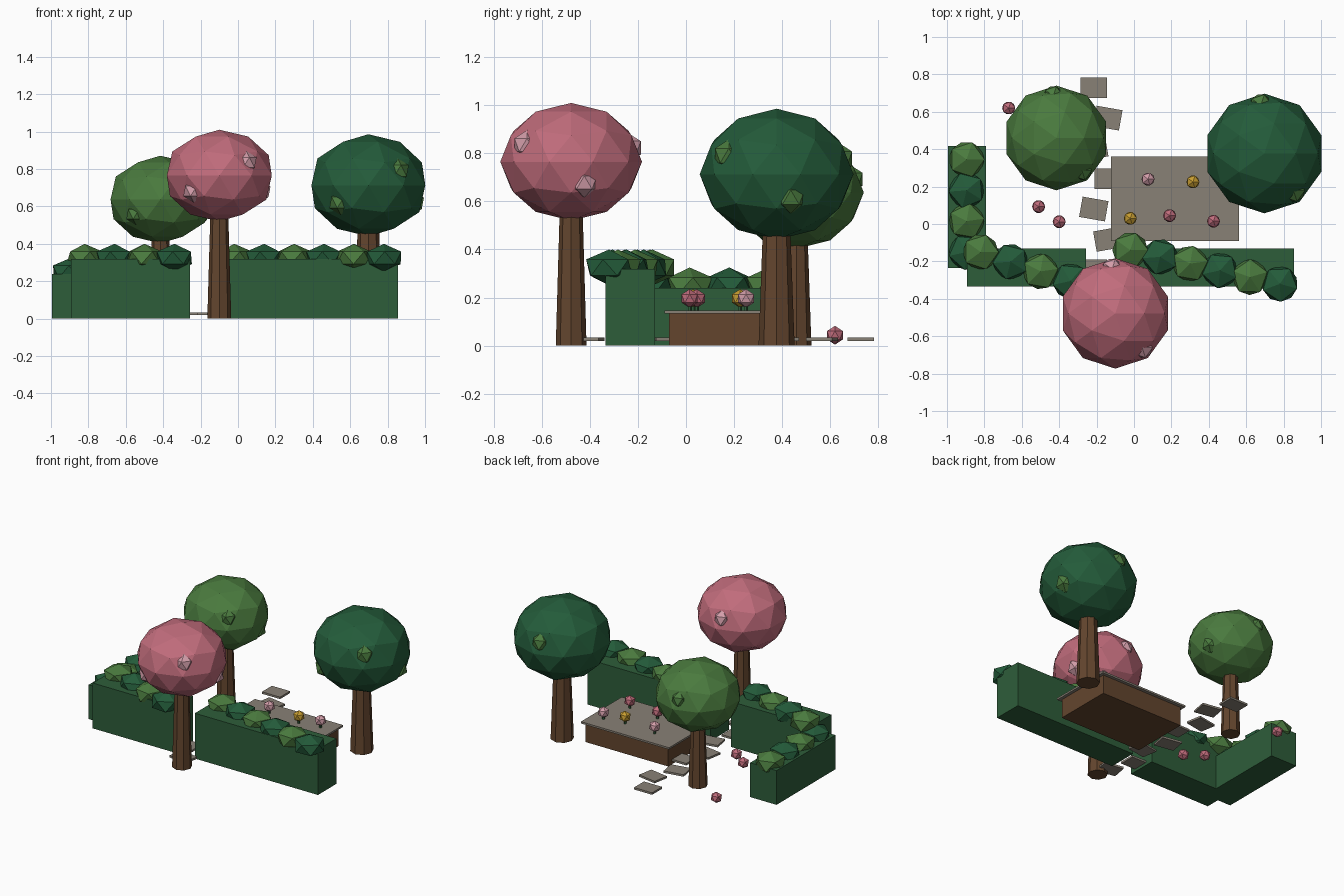
import bpy
from math import radians
from mathutils import Vector

cube = bpy.data.objects.get("Cube")
if cube:
    bpy.data.objects.remove(cube, do_unlink=True)


def material(name, rgb):
    m = bpy.data.materials.new(name)
    m.use_nodes = True
    colour = (*rgb, 1)
    m.diffuse_color = colour
    m.node_tree.nodes["Principled BSDF"].inputs["Base Color"].default_value = colour
    return m


HEDGE = material("hedge green", (0.027, 0.11, 0.042))
DARK = material("dark leaf green", (0.017, 0.105, 0.042))
MID = material("mid leaf green", (0.068, 0.195, 0.048))
PINK = material("blossom pink", (0.53, 0.15, 0.2))
PALE = material("pale pink", (0.65, 0.34, 0.4))
GOLD = material("golden yellow", (0.58, 0.34, 0.03))
BARK = material("bark brown", (0.125, 0.06, 0.027))
STONE = material("path stone", (0.25, 0.22, 0.18))


def finish(name, mat):
    ob = bpy.context.object
    ob.name = name
    ob.data.materials.append(mat)
    return ob


def box(name, mat, lo, hi, turn=0):
    lo, hi = Vector(lo), Vector(hi)
    bpy.ops.mesh.primitive_cube_add(size=1, location=(lo + hi) / 2, rotation=(0, 0, turn))
    bpy.context.object.scale = hi - lo
    return finish(name, mat)


def ball(name, mat, centre, radius, flat=1.0, detail=1, turn=0):
    bpy.ops.mesh.primitive_ico_sphere_add(subdivisions=detail, radius=radius,
                                          location=centre, rotation=(0, 0, turn))
    bpy.context.object.scale.z = flat
    return finish(name, mat)


def column(name, mat, x, y, z0, z1, r0, r1, sides):
    bpy.ops.mesh.primitive_cone_add(vertices=sides, radius1=r0, radius2=r1, depth=z1 - z0,
                                    location=(x, y, (z0 + z1) / 2))
    return finish(name, mat)


# Trees: tapered trunk, faceted crown, four leaf tufts poking out
TUFTS = [(0.58, -0.74, 0.34), (-0.55, -0.73, -0.4), (0.88, 0.22, -0.42), (-0.07, 0.95, 0.28)]


def tree(name, x, y, z, radius, height, trunk, leaf, accent):
    column(name + "_trunk", BARK, x, y, 0, z - 0.1, trunk, trunk * 0.7, 8)
    ball(name + "_crown", leaf, (x, y, z), radius, height / radius, 2)
    for d in TUFTS:
        v = Vector(d).normalized() * 0.84
        spot = (x + v.x * radius, y + v.y * radius, z + v.z * height)
        ball(name + "_tuft", accent, spot, radius * 0.21)


tree("blossom_tree", -0.1, -0.478, 0.765, 0.295, 0.245, 0.064, PINK, PALE)
tree("dark_tree", 0.697, 0.377, 0.713, 0.32, 0.273, 0.075, DARK, MID)
tree("light_tree", -0.415, 0.46, 0.637, 0.28, 0.234, 0.062, MID, MID)

# Hedges with a row of alternating leaf clumps on top


def hedge(name, lo, hi, first, last, count):
    box(name, HEDGE, lo, hi)
    a, b = Vector(first), Vector(last)
    for i in range(count):
        ball(name + "_clump", (MID, DARK)[i % 2], a.lerp(b, i / (count - 1)),
             0.107, 0.7, 1, i * 0.7)


hedge("front_right_hedge", (-0.893, -0.335, 0), (-0.257, -0.13, 0.318),
      (-0.82, -0.15, 0.325), (-0.34, -0.305, 0.325), 4)
hedge("front_left_hedge", (-0.1, -0.335, 0), (0.855, -0.13, 0.318),
      (-0.02, -0.14, 0.325), (0.78, -0.32, 0.325), 6)
hedge("side_hedge", (-0.995, -0.235, 0), (-0.79, 0.418, 0.24),
      (-0.895, 0.345, 0.25), (-0.895, -0.15, 0.25), 4)

# Raised planter with a stone slab
box("planter_base", BARK, (-0.1, -0.07, 0), (0.54, 0.34, 0.133))
box("planter_slab", STONE, (-0.122, -0.09, 0.133), (0.562, 0.362, 0.146))


def flower(name, mat, x, y, ground, lift):
    column(name + "_stem", HEDGE, x, y, ground, ground + lift, 0.009, 0.009, 5)
    ball(name + "_bloom", mat, (x, y, ground + lift), 0.039)


# Planter flowers
for x, y, mat in [(-0.02, 0.03, GOLD), (0.19, 0.045, PINK), (0.425, 0.015, PINK),
                  (0.075, 0.24, PALE), (0.315, 0.225, GOLD), (0.465, 0.25, PALE)]:
    flower("planter_flower", mat, x, y, 0.146, 0.05)

# Ground flowers
for x, y in [(-0.67, 0.62), (-0.51, 0.093), (-0.4, 0.012)]:
    flower("ground_flower", PINK, x, y, 0.01, 0.033)

# Winding path of stepping stones
for i in range(8):
    x = (-0.215, -0.14)[i % 2]
    y = 0.728 - i * 0.162
    box("stepping_stone", STONE, (x - 0.07, y - 0.055, 0.02), (x + 0.07, y + 0.055, 0.034),
        radians((0, -10, 10)[i % 3]))
